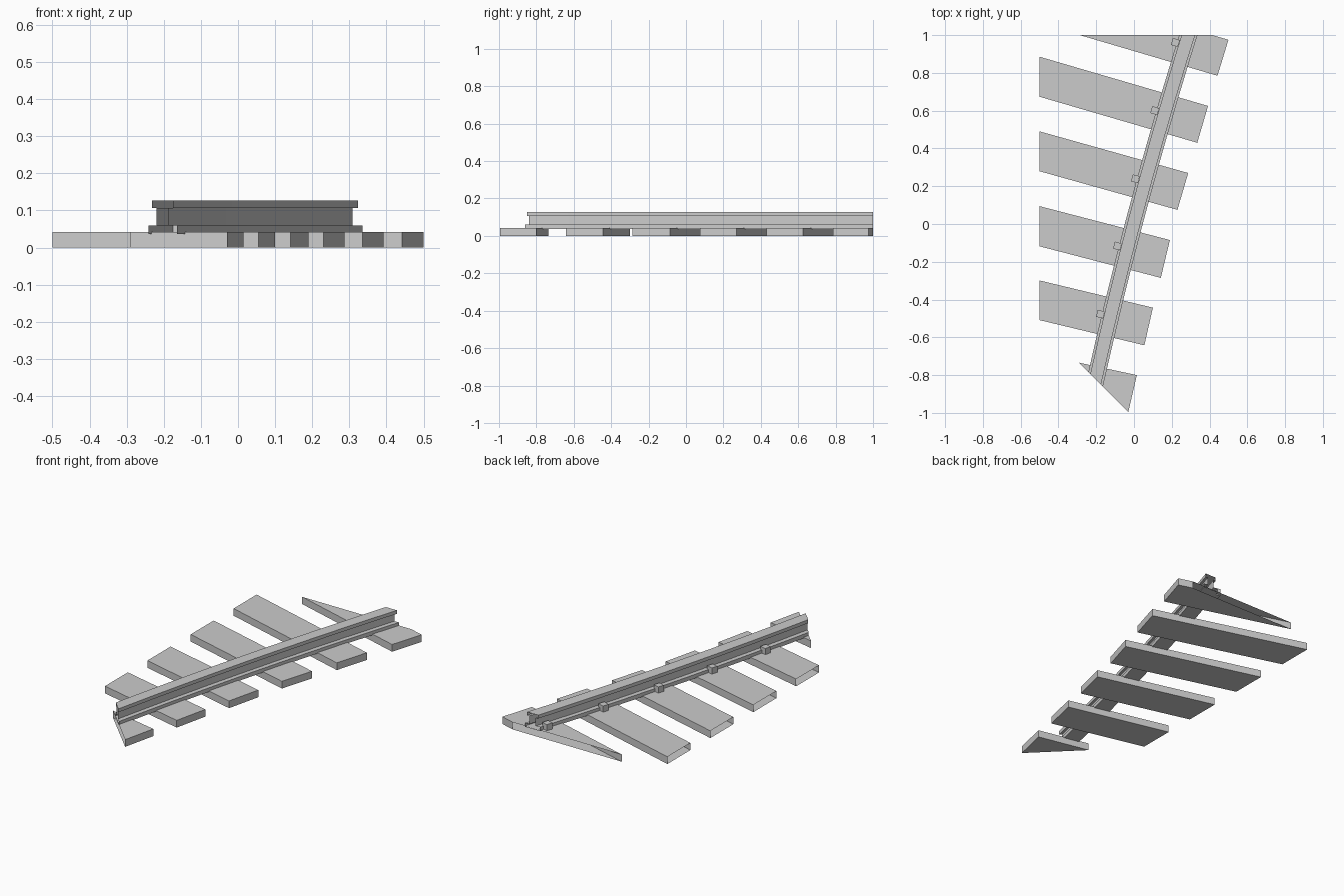
import bpy, bmesh
from mathutils import Vector

if "Cube" in bpy.data.objects:
    bpy.data.objects.remove(bpy.data.objects["Cube"])


def rail_x(y):
    # gentle curve followed by the rail centre line
    return -0.0015 + 0.265 * y + 0.024 * y * y


def rail_side(y):
    # horizontal unit vector pointing to the right of the rail
    return Vector((1, -(0.265 + 0.048 * y), 0)).normalized()


def trim(bm):
    # section is cut out of a larger track; cut ends stay open
    for co, no in (((-0.5, 0, 0), (-1, 0, 0)),
                   ((0, 1, 0), (0, 1, 0)),
                   ((0, -1.025, 0), (-1, -1, 0))):
        geom = bm.verts[:] + bm.edges[:] + bm.faces[:]
        bmesh.ops.bisect_plane(bm, geom=geom, plane_co=co, plane_no=no,
                               clear_outer=True)


def finish(bm, name):
    bmesh.ops.recalc_face_normals(bm, faces=bm.faces[:])
    me = bpy.data.meshes.new(name)
    bm.to_mesh(me)
    bm.free()
    ob = bpy.data.objects.new(name, me)
    bpy.context.collection.objects.link(ob)
    return ob


def prism(name, outline, z0, z1, cut=False):
    bm = bmesh.new()
    face = bm.faces.new([bm.verts.new((p.x, p.y, z0)) for p in outline])
    ext = bmesh.ops.extrude_face_region(bm, geom=[face])
    top = [v for v in ext["geom"] if isinstance(v, bmesh.types.BMVert)]
    bmesh.ops.translate(bm, verts=top, vec=(0, 0, z1 - z0))
    bmesh.ops.recalc_face_normals(bm, faces=bm.faces[:])
    if cut:
        trim(bm)
    return finish(bm, name)


# sleepers: two corners of the right end, and slope of the long sides
sleepers = [((0.015, -0.80), (-0.03, -0.995), 0.215),
            ((0.10, -0.443), (0.055, -0.642), 0.24),
            ((0.19, -0.085), (0.142, -0.285), 0.26),
            ((0.287, 0.27), (0.23, 0.075), 0.28),
            ((0.392, 0.625), (0.335, 0.43), 0.292),
            ((0.50, 0.975), (0.442, 0.785), 0.295)]
for i, (a, b, slope) in enumerate(sleepers):
    a, b = Vector(a), Vector(b)
    run = Vector((-1.2, 1.2 * slope))
    prism(f"sleeper_{i + 1}", [a, a + run, b + run, b], 0, 0.042, cut=True)

# rail: I-shaped profile swept along the curve
half = [(0.046, 0.037), (0.046, 0.06), (0.0195, 0.06),
        (0.0195, 0.107), (0.034, 0.107), (0.034, 0.127)]
profile = half + [(-u, z) for u, z in reversed(half)]
bm = bmesh.new()
rings = []
STEPS = 10
for i in range(STEPS + 1):
    y = -1.05 + 2.15 * i / STEPS
    c, s = Vector((rail_x(y), y, 0)), rail_side(y)
    rings.append([bm.verts.new(c + s * u + Vector((0, 0, z))) for u, z in profile])
n = len(profile)
for r0, r1 in zip(rings, rings[1:]):
    for j in range(n):
        k = (j + 1) % n
        bm.faces.new((r0[j], r0[k], r1[k], r1[j]))
trim(bm)
finish(bm, "rail")

# clips holding the left foot of the rail
for i, y in enumerate((-0.49, -0.13, 0.225, 0.585, 0.945)):
    s = rail_side(y)
    f = Vector((-s.y, s.x, 0))
    c = Vector((rail_x(y), y, 0)) - s * 0.054
    h = 0.019
    prism(f"clip_{i + 1}", [c + s * h + f * h, c - s * h + f * h,
                            c - s * h - f * h, c + s * h - f * h], 0.037, 0.078)
